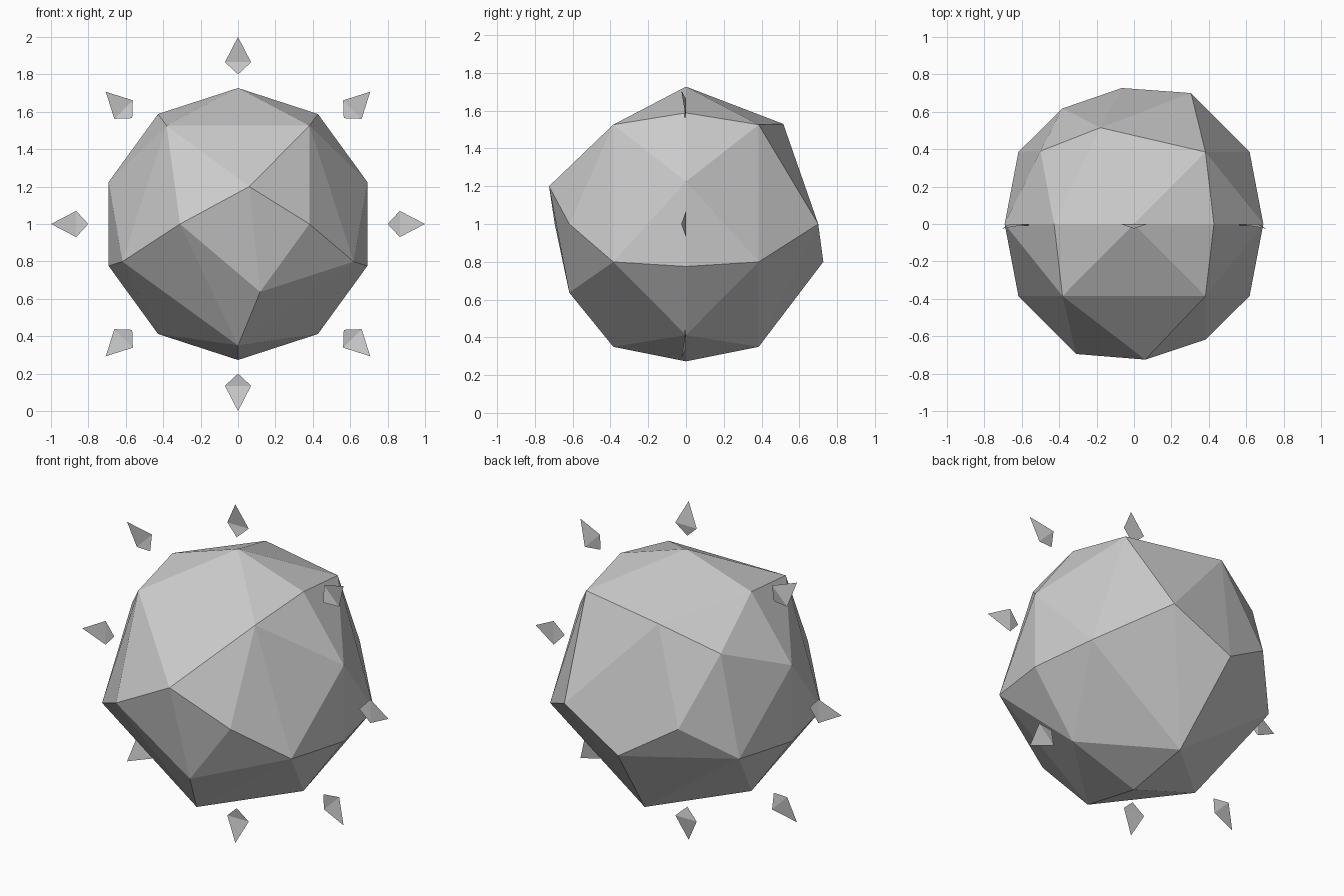
import bpy, bmesh
from math import sin, cos, radians
from mathutils import Vector, Matrix

cube = bpy.data.objects.get("Cube")
if cube:
    bpy.data.objects.remove(cube)

CENTRE = Vector((0, 0, 1))

grey = bpy.data.materials.new("stone grey")
grey.use_nodes = True
grey.diffuse_color = (0.6, 0.6, 0.6, 1)
grey.node_tree.nodes["Principled BSDF"].inputs["Base Color"].default_value = grey.diffuse_color


def ring(y, radius, start, count, step):
    """Points on a circle facing the front, angles in degrees."""
    angles = [radians(start + step * i) for i in range(count)]
    return [Vector((radius * cos(a), y, radius * sin(a))) for a in angles]


def add_object(name, bm):
    mesh = bpy.data.meshes.new(name)
    bm.to_mesh(mesh)
    bm.free()
    mesh.materials.append(grey)
    obj = bpy.data.objects.new(name, mesh)
    obj.location = CENTRE
    bpy.context.collection.objects.link(obj)
    return obj


# Faceted boulder: a ten-sided belt, two five-point rings and uneven caps
points = ring(0, 0.727, 90, 10, 36)
points += ring(-0.385, 0.65, 54, 5, 72)
points += ring(0.385, 0.65, 198, 4, 72)                  # upper right corner is chipped
points += [Vector((-0.5, 0.39, 0.39)), Vector((-0.18, 0.515, 0.53))]
points += ring(-0.618, 0.382, -72, 2, 72)                # front cap
points += [Vector((-0.31, -0.695, 0)), Vector((0.06, -0.725, 0.2))]
points += [Vector((0.305, 0.7, 0)), Vector((-0.065, 0.727, -0.2)),
           Vector((-0.382, 0.618, 0))]                   # back cap

bm = bmesh.new()
for p in points:
    bm.verts.new(p)
bmesh.ops.convex_hull(bm, input=bm.verts)
bmesh.ops.recalc_face_normals(bm, faces=bm.faces)
add_object("faceted_boulder", bm)

# Eight thin folded kites pointing outward around the boulder
NAMES = ["left", "upper_left", "top", "upper_right",
         "right", "lower_right", "bottom", "lower_left"]
for i, name in enumerate(NAMES):
    bm = bmesh.new()
    turn = Matrix.Rotation(radians(-45 * i), 3, "Y")
    tip, upper, inner, lower = [
        bm.verts.new(turn @ Vector(p)) for p in
        ((1, -0.025, 0), (0.865, 0, 0.07), (0.8, -0.012, 0), (0.865, 0, -0.07))]
    bm.faces.new((tip, upper, lower))
    bm.faces.new((upper, inner, lower))
    add_object(name + "_kite", bm)
